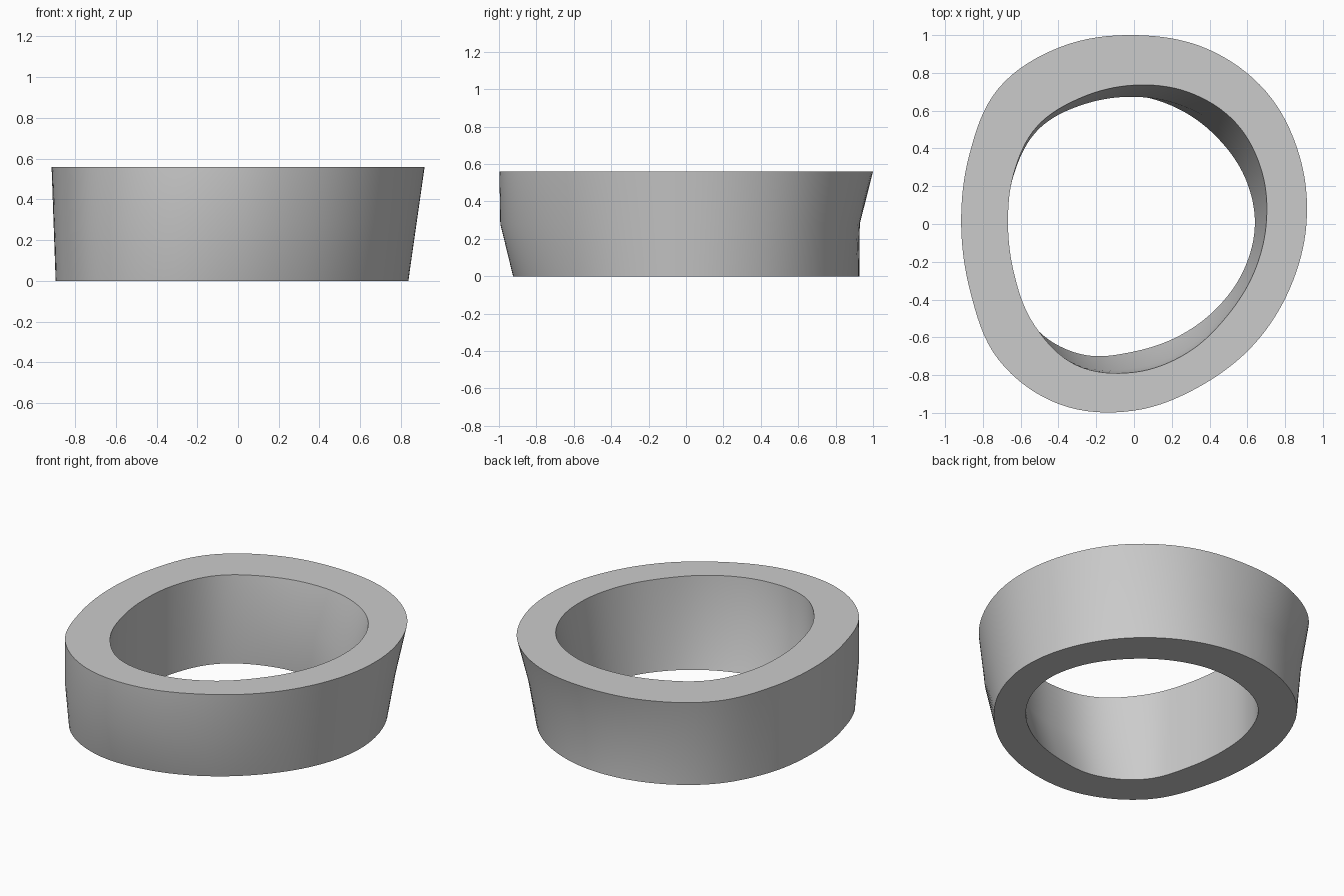
import bpy
import bmesh
import math

SEGMENTS = 128
HEIGHT = 0.56
MID_LEAN = 0.034   # at half height the wall leans out in front and in at the back

# Radii of each outline at equal angle steps, anticlockwise from +x
TOP_OUTER = [.913, .948, .99, 1.005, 1, 1.015, 1.015, .945,
             .915, .938, 1.015, 1.033, .988, .927, .9, .893]
TOP_INNER = [.7, .732, .76, .755, .735, .725, .728, .69,
             .667, .687, .75, .807, .785, .738, .693, .685]
LOW_OUTER = [.835, .852, .875, .9, .925, .94, .945, .915,
             .895, .923, .99, .975, .905, .845, .812, .815]
LOW_INNER = [.64, .637, .635, .652, .68, .702, .72, .69,
             .67, .692, .757, .745, .675, .638, .625, .63]


def smooth_radius(radii, turn):
    """Closed cubic interpolation of the radii at a fraction of a full turn."""
    count = len(radii)
    place = turn * count
    i = int(place)
    t = place - i
    a, b, c, d = (radii[(i + k) % count] for k in (-1, 0, 1, 2))
    return b + t / 2 * (c - a + t * (2*a - 5*b + 4*c - d + t * (3*(b - c) + d - a)))


def outline(radii):
    return [smooth_radius(radii, s / SEGMENTS) for s in range(SEGMENTS)]


def middle(top, low):
    """Average of two outlines, leaning towards the front."""
    return [(a + b) / 2 - MID_LEAN * math.sin(math.tau * s / SEGMENTS) ** 3
            for s, (a, b) in enumerate(zip(top, low))]


def add_loop(bm, radii, z):
    verts = []
    for s, r in enumerate(radii):
        angle = math.tau * s / SEGMENTS
        verts.append(bm.verts.new((r * math.cos(angle), r * math.sin(angle), z)))
    return verts


cube = bpy.data.objects.get("Cube")
if cube:
    bpy.data.objects.remove(cube, do_unlink=True)

grey = bpy.data.materials.new("plain grey")
grey.use_nodes = True
colour = (0.6, 0.6, 0.6, 1)
grey.diffuse_color = colour
grey.node_tree.nodes["Principled BSDF"].inputs["Base Color"].default_value = colour

# Loft: up the outside wall, across the top, down the inside, across the base
top_out, top_in, low_out, low_in = map(
    outline, (TOP_OUTER, TOP_INNER, LOW_OUTER, LOW_INNER))
bm = bmesh.new()
loops = [
    add_loop(bm, low_out, 0),
    add_loop(bm, middle(top_out, low_out), HEIGHT / 2),
    add_loop(bm, top_out, HEIGHT),
    add_loop(bm, top_in, HEIGHT),
    add_loop(bm, middle(top_in, low_in), HEIGHT / 2),
    add_loop(bm, low_in, 0),
]
for first, second in zip(loops, loops[1:] + loops[:1]):
    for s in range(SEGMENTS):
        n = (s + 1) % SEGMENTS
        bm.faces.new((first[s], first[n], second[n], second[s]))
bmesh.ops.recalc_face_normals(bm, faces=bm.faces)

mesh = bpy.data.meshes.new("ring_body")
bm.to_mesh(mesh)
bm.free()
mesh.materials.append(grey)
ring = bpy.data.objects.new("ring_body", mesh)
bpy.context.collection.objects.link(ring)

# Smooth walls with crisp rims
bpy.ops.object.select_all(action='DESELECT')
ring.select_set(True)
bpy.context.view_layer.objects.active = ring
bpy.ops.object.shade_smooth_by_angle(angle=math.radians(35))
